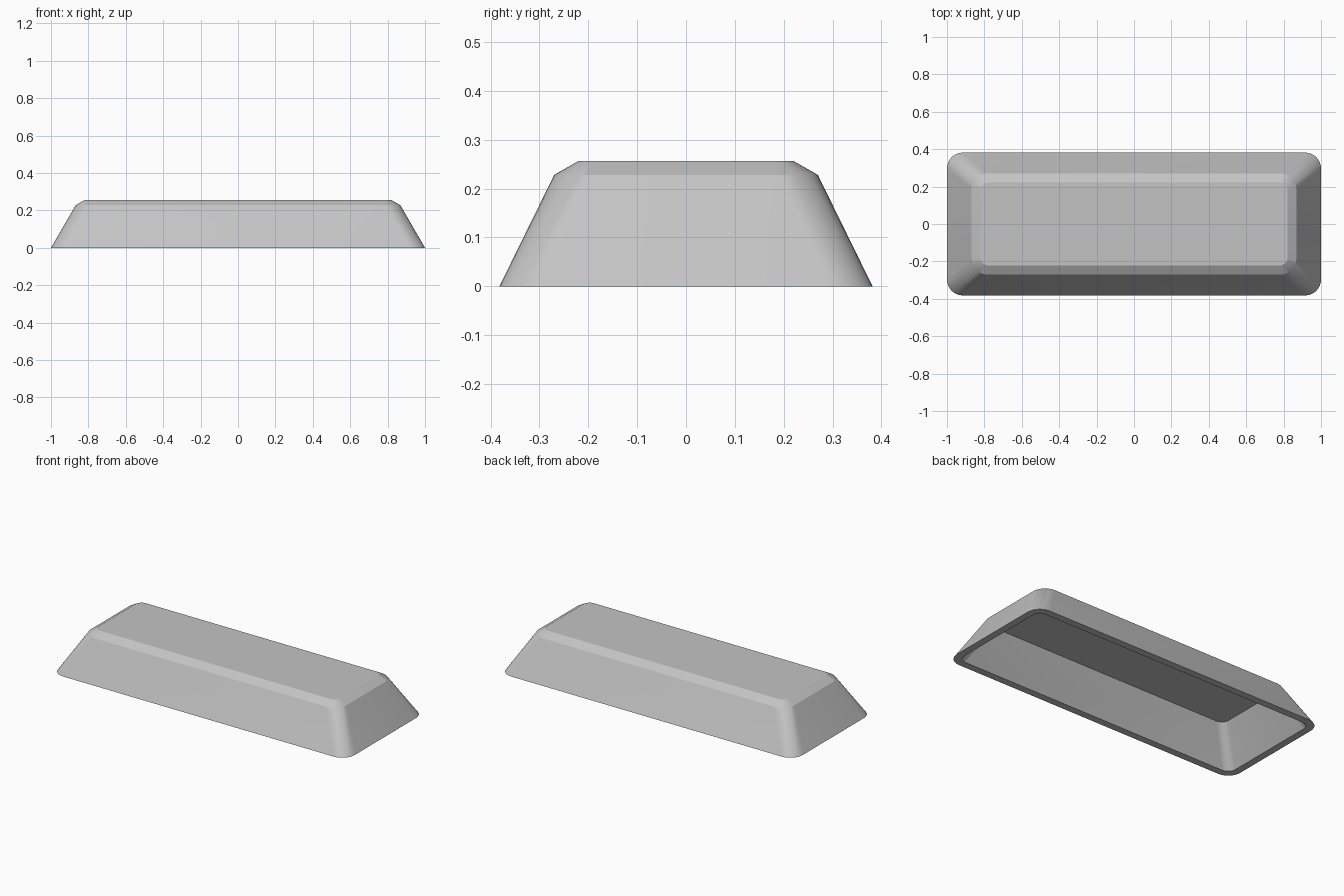
import bpy
import bmesh
import math

cube = bpy.data.objects.get("Cube")
if cube:
    bpy.data.objects.remove(cube, do_unlink=True)

# Single grey plastic colour
grey = bpy.data.materials.new("plain grey")
grey.use_nodes = True
colour = (0.55, 0.55, 0.55, 1.0)
grey.diffuse_color = colour
grey.node_tree.nodes["Principled BSDF"].inputs["Base Color"].default_value = colour

STEPS = 8  # segments per rounded corner


def rounded_ring(bm, half_x, half_y, z, radius):
    """Rounded rectangle of vertices, counter-clockwise from above."""
    ring = []
    for corner, (sx, sy) in enumerate([(1, 1), (-1, 1), (-1, -1), (1, -1)]):
        for i in range(STEPS + 1):
            a = (corner + i / STEPS) * math.pi / 2
            ring.append(bm.verts.new((sx * (half_x - radius) + radius * math.cos(a),
                                      sy * (half_y - radius) + radius * math.sin(a), z)))
    return ring


# Cross-sections from the inner ceiling, down the cavity, round the rim, up to the top
sections = [
    (0.823, 0.232, 0.212, 0.045),  # cavity ceiling
    (0.957, 0.338, 0.0, 0.05),     # inner rim
    (1.0, 0.382, 0.0, 0.085),      # outer rim
    (0.868, 0.27, 0.228, 0.085),   # shoulder
    (0.82, 0.221, 0.256, 0.04),    # top edge
]

bm = bmesh.new()
rings = [rounded_ring(bm, *s) for s in sections]
for low, high in zip(rings, rings[1:]):
    n = len(low)
    for i in range(n):
        j = (i + 1) % n
        bm.faces.new((low[i], low[j], high[j], high[i]))
bm.faces.new(rings[-1])
bm.faces.new(list(reversed(rings[0])))
bmesh.ops.recalc_face_normals(bm, faces=bm.faces)

# Hollow tapered cap
mesh = bpy.data.meshes.new("hollow_cap")
bm.to_mesh(mesh)
bm.free()
mesh.materials.append(grey)
cap = bpy.data.objects.new("hollow_cap", mesh)
bpy.context.collection.objects.link(cap)

# Smooth round corners, crisp shoulder and rim
bpy.ops.object.select_all(action='DESELECT')
cap.select_set(True)
bpy.context.view_layer.objects.active = cap
bpy.ops.object.shade_smooth_by_angle(angle=math.radians(24))
